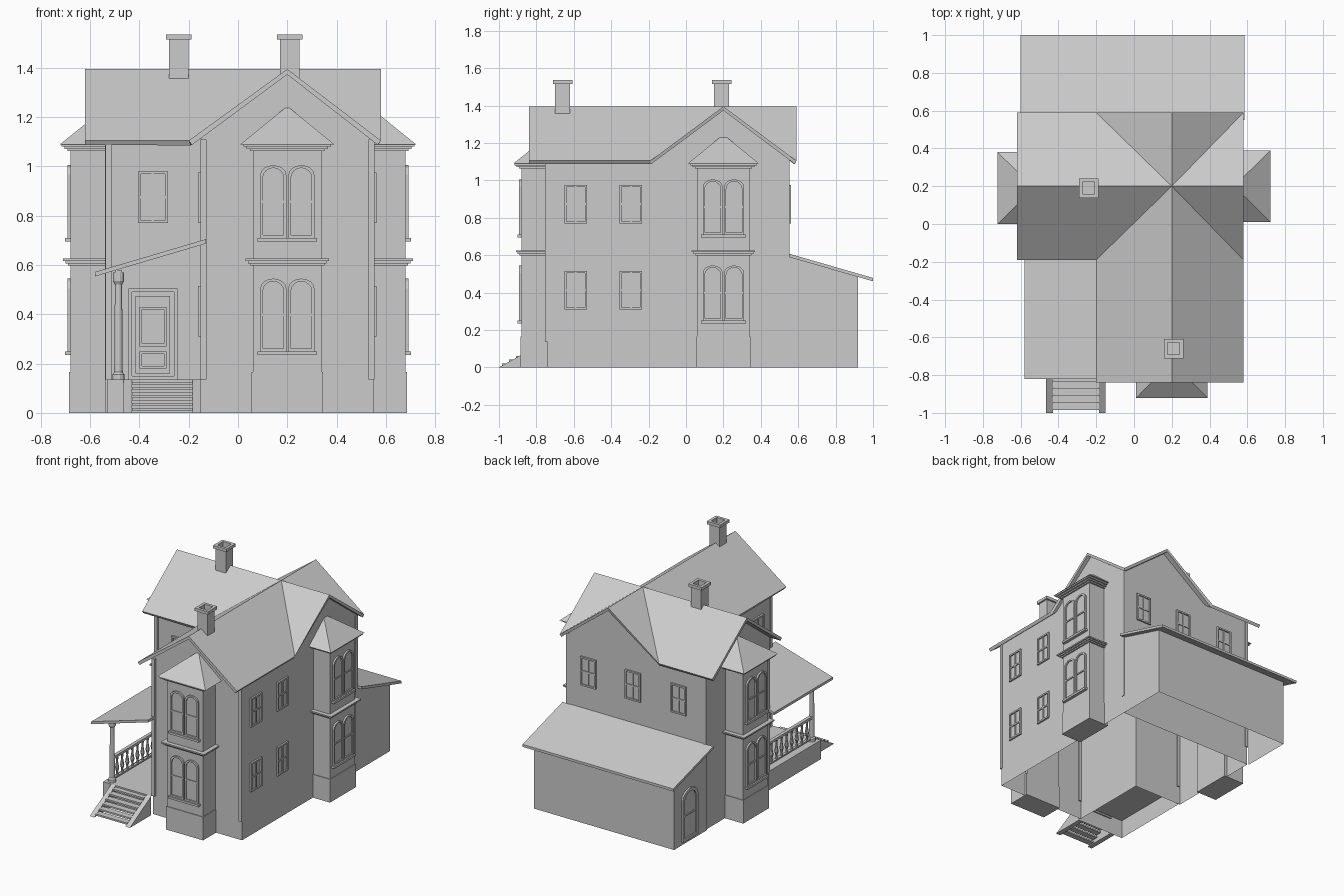
import bpy, bmesh, math
from mathutils import Matrix, Vector

if "Cube" in bpy.data.objects:
    bpy.data.objects.remove(bpy.data.objects["Cube"])

mat = bpy.data.materials.new("plain grey")
mat.diffuse_color = (0.6, 0.6, 0.6, 1)
mat.use_nodes = True
mat.node_tree.nodes["Principled BSDF"].inputs["Base Color"].default_value = mat.diffuse_color


def finish(bm, name, M=None, fix=True):
    if fix:
        bmesh.ops.recalc_face_normals(bm, faces=bm.faces)
    me = bpy.data.meshes.new(name)
    bm.to_mesh(me)
    bm.free()
    me.materials.append(mat)
    ob = bpy.data.objects.new(name, me)
    bpy.context.collection.objects.link(ob)
    if M:
        ob.matrix_world = M
    return ob


def strip(bm, a, b):
    n = len(a)
    for i in range(n):
        bm.faces.new((a[i], a[(i + 1) % n], b[(i + 1) % n], b[i]))


def prism(bm, pts, vec):
    a = [bm.verts.new(p) for p in pts]
    b = [bm.verts.new(Vector(p) + Vector(vec)) for p in pts]
    bm.faces.new(a)
    bm.faces.new(b)
    strip(bm, a, b)


def box(bm, x0, x1, y0, y1, z0, z1):
    prism(bm, [(x0, y0, z0), (x1, y0, z0), (x1, y1, z0), (x0, y1, z0)], (0, 0, z1 - z0))


def lathe(bm, x, y, profile, n):
    # stacked rings of (radius, height); four sides gives a square post
    k = math.sqrt(2) if n == 4 else 1
    rings = [[bm.verts.new((x + k * r * math.cos(math.tau * (i + .5) / n),
                            y + k * r * math.sin(math.tau * (i + .5) / n), z)) for i in range(n)]
             for r, z in profile]
    for a, b in zip(rings, rings[1:]):
        strip(bm, a, b)
    bm.faces.new(rings[0])
    bm.faces.new(rings[-1])


def outline(u, w, z0, z1, rise):
    h = w / 2
    if not rise:
        return [(u - h, z0), (u + h, z0), (u + h, z1), (u - h, z1)]
    arc = [(u + h * math.cos(t * math.pi / 8), z1 - rise + rise * math.sin(t * math.pi / 8)) for t in range(9)]
    return [(u - h, z0), (u + h, z0)] + arc


def window(bm, u, w, z0, z1, rise=0.0, bars="hv", y=0.0, t=0.011):
    # raised frame, thin pane and glazing bars, facing local -y
    o = outline(u, w, z0, z1, rise)
    i = outline(u, w - 2 * t, z0 + t, z1 - t, rise)
    ring = lambda pts, v: [bm.verts.new((p[0], y - v, p[1])) for p in pts]
    a, b, c, d = ring(o, 0), ring(o, .012), ring(i, .012), ring(i, .003)
    strip(bm, a, b)
    strip(bm, b, c)
    strip(bm, c, d)
    bm.faces.new(d)
    zm = (z0 + z1) / 2
    if "h" in bars:
        box(bm, u - w / 2 + t, u + w / 2 - t, y - .009, y - .001, zm - .005, zm + .005)
    if "v" in bars:
        box(bm, u - .005, u + .005, y - .009, y - .001, z0 + t, z1 - t)


def side(x, y, deg):
    return Matrix.Translation((x, y, 0)) @ Matrix.Rotation(math.radians(deg), 4, 'Z')


# House walls: outline with wall tops, gable peaks at 0.2
E, P = 1.12, 1.375
walls = [(-.15, -.74, E), (.2, -.74, P), (.55, -.74, E), (.55, -.16, E), (.55, .2, P), (.55, .55, E),
         (.2, .55, P), (-.15, .55, E), (-.54, .55, E), (-.54, .2, P), (-.54, -.16, E), (-.15, -.16, E)]
bm = bmesh.new()
strip(bm, [bm.verts.new((x, y, 0)) for x, y, z in walls], [bm.verts.new(p) for p in walls])
finish(bm, "house_walls")

# Cross gable roof
bm = bmesh.new()
T, L = 1.395, 1.105
V = lambda x, y, z: bm.verts.new((x, y, z))
C, F, B, W, R = V(.2, .2, T), V(.2, -.84, T), V(.2, .59, T), V(-.62, .2, T), V(.58, .2, T)
fl, fr, bl, br = V(-.2, -.19, L), V(.58, -.19, L), V(-.2, .59, L), V(.58, .59, L)
f1, f2, w1, w2 = V(-.2, -.84, L), V(.58, -.84, L), V(-.62, -.19, L), V(-.62, .59, L)
for f in [(F, C, fl, f1), (F, f2, fr, C), (C, fr, R), (C, R, br), (C, br, B), (C, B, bl), (C, bl, w2, W), (C, W, w1, fl)]:
    face = bm.faces.new(f)
    face.normal_update()
    if face.normal.z < 0:
        face.normal_flip()
roof = finish(bm, "main_roof", fix=False)
s = roof.modifiers.new("thickness", 'SOLIDIFY')
s.thickness, s.offset = .022, -1

# Chimneys with hollow tops
for name, x, y in (("left_chimney", -.24, .19), ("front_chimney", .21, -.66)):
    bm = bmesh.new()
    lathe(bm, x, y, [(.04, 1.3), (.04, 1.515), (.052, 1.515), (.052, 1.536), (.032, 1.536), (.032, 1.45)], 4)
    finish(bm, name)

# Two-storey bays on front, right and left
for name, M in (("front_bay", side(.2, -.75, 0)), ("right_bay", side(.55, .2, 90)), ("left_bay", side(-.55, .19, -90))):
    bm = bmesh.new()
    box(bm, -.14, .14, -.13, .03, 0, 1.08)
    box(bm, -.145, .145, -.135, .03, 0, .165)
    for z, grow in ((.598, .01), (.607, .02), (.616, .03), (1.062, .012), (1.071, .025), (1.08, .037)):
        box(bm, -.14 - grow, .14 + grow, -.13 - grow, .03, z, z + .0095)
    # hipped bay roof against the wall
    base = [bm.verts.new(p) for p in ((-.19, .02, 1.09), (-.19, -.172, 1.09), (.19, -.172, 1.09), (.19, .02, 1.09))]
    apex = bm.verts.new((0, .02, 1.245))
    bm.faces.new(base)
    for i in range(4):
        bm.faces.new((base[i], base[(i + 1) % 4], apex))
    # paired arched windows and sills
    for z0 in (.25, .71):
        for u in (-.057, .057):
            window(bm, u, .106, z0, z0 + .295, .04, "h", -.13)
        box(bm, -.12, .12, -.152, -.13, z0 - .015, z0)
    finish(bm, name, M)

# Four-pane windows on flat walls: name, wall frame, [(u, bottom, top)]
pair = [(u, a, b) for u in (-.59, -.295) for a, b in ((.31, .515), (.77, .975))]
for name, M, spots in (
        ("right_windows", side(.55, 0, 90), pair),
        ("porch_side_windows", side(-.15, 0, -90), [(-u, a, b) for u, a, b in pair]),
        ("back_windows", side(0, .55, 180), [(u, .77, .975) for u in (-.38, -.03, .33)]),
        ("upper_front_window", side(0, -.16, 0), [(-.345, .77, .98)])):
    bm = bmesh.new()
    for u, a, b in spots:
        window(bm, u, .12, a, b)
    finish(bm, name, M)

# Corner downspouts
bm = bmesh.new()
for x, y in ((-.14, -.742), (.542, -.742), (.542, .542), (-.532, .542), (-.525, -.165)):
    box(bm, x - .012, x + .012, y - .012, y + .012, .135, 1.11)
finish(bm, "downspouts")

# Lean-to at the back, open below
bm = bmesh.new()
plan = [(.55, .55, .595), (.55, .92, .485), (-.55, .92, .485), (-.55, .55, .595)]
lo = [bm.verts.new((x, y, 0)) for x, y, z in plan]
hi = [bm.verts.new(p) for p in plan]
for i in range(3):
    bm.faces.new((lo[i], lo[i + 1], hi[i + 1], hi[i]))
finish(bm, "lean_to_walls")
bm = bmesh.new()
prism(bm, [(-.6, .55, .608), (-.6, 1, .478), (-.6, 1, .46), (-.6, .55, .59)], (1.185, 0, 0))
finish(bm, "lean_to_roof")
bm = bmesh.new()
window(bm, -.75, .17, .02, .38, .06, "h", t=.02)
finish(bm, "lean_to_door", side(-.55, 0, -90))

# Porch floor and skirt, open below
bm = bmesh.new()
a, b = ([bm.verts.new((x, y, z)) for x, y in ((-.53, -.16), (-.53, -.76), (-.15, -.76), (-.15, -.16))] for z in (0, .135))
bm.faces.new(b)
for i in range(2):
    bm.faces.new((a[i], a[i + 1], b[i + 1], b[i]))
finish(bm, "porch_floor")

# Porch shed roof
bm = bmesh.new()
prism(bm, [(-.58, -.82, .572), (-.13, -.82, .705), (-.13, -.82, .687), (-.58, -.82, .554)], (0, .66, 0))
box(bm, -.5, -.47, -.74, -.16, .555, .58)
finish(bm, "porch_roof")

# Porch column
bm = bmesh.new()
lathe(bm, -.485, -.72, [(.026, .135), (.026, .155), (.018, .165), (.015, .52), (.024, .535), (.024, .57)], 12)
finish(bm, "porch_column")

# Balustrade along the open side of the porch
bm = bmesh.new()
box(bm, -.497, -.473, -.72, -.16, .295, .312)
box(bm, -.495, -.475, -.72, -.16, .15, .16)
for i in range(9):
    lathe(bm, -.485, -.665 + i * .057, [(.009, .16), (.006, .18), (.014, .21), (.006, .26), (.01, .295)], 8)
finish(bm, "balustrade")

# Front door with surround and panels
bm = bmesh.new()
window(bm, -.345, .2, .135, .505, 0, "", t=.015)
box(bm, -.415, -.275, -.01, 0, .16, .475)
for z0, z1 in ((.18, .25), (.27, .43)):
    window(bm, -.345, .11, z0, z1, 0, "", -.008)
finish(bm, "front_door", side(0, -.16, 0))

# Front steps between sloping cheeks
bm = bmesh.new()
for x in (-.465, -.185):
    prism(bm, [(x, -1, 0), (x, -.76, .135), (x, -.76, 0)], (.035, 0, 0))
for i in range(6):
    y, z = -.985 + i * .038, .02 + i * .021
    box(bm, -.43, -.185, y, y + .045, z - .012, z)
finish(bm, "front_steps")
